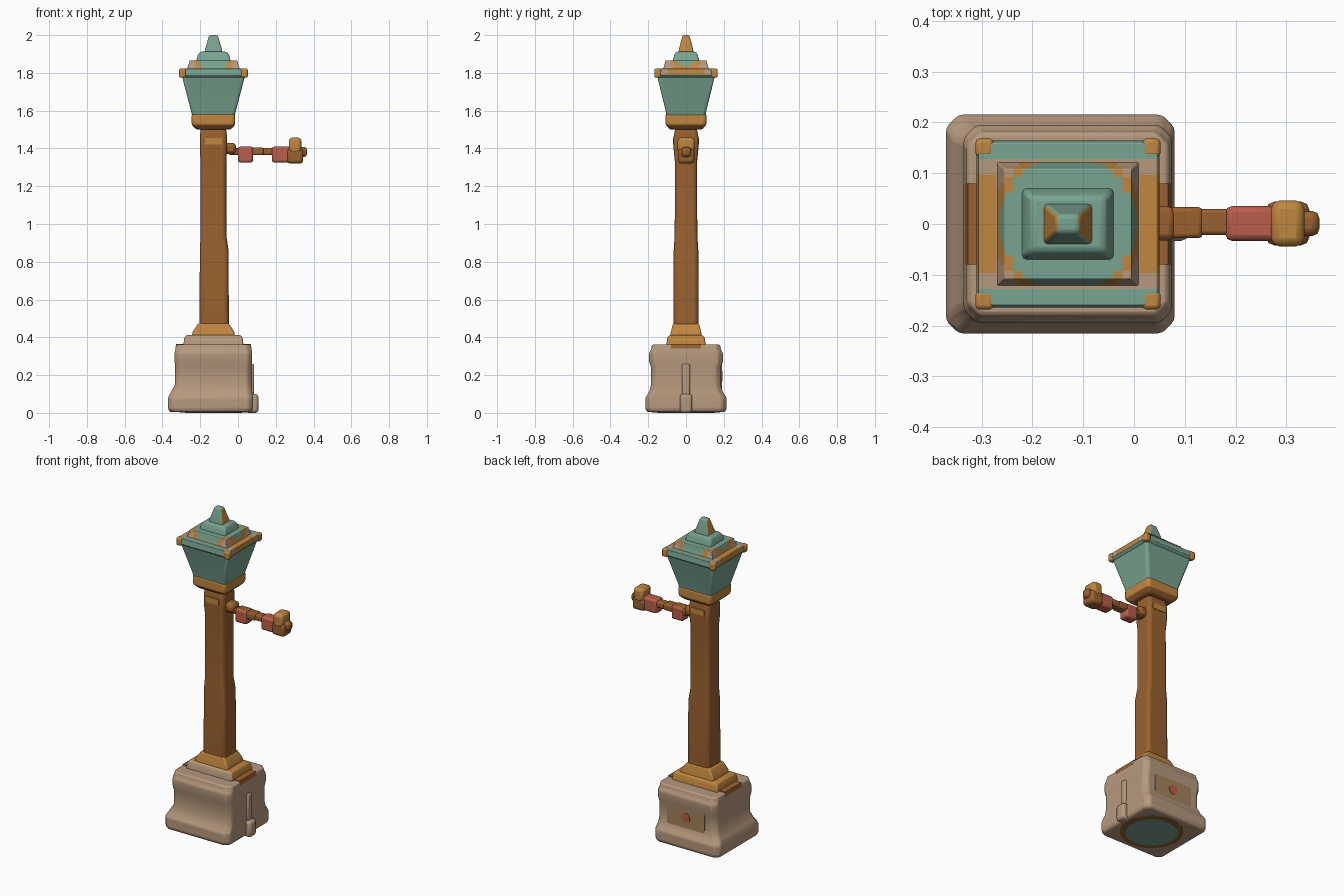
import bpy, bmesh
from mathutils import Vector

cube = bpy.data.objects.get("Cube")
if cube:
    bpy.data.objects.remove(cube)

CX = -0.13  # axis of the lamp post


def material(name, r, g, b):
    m = bpy.data.materials.new(name)
    m.use_nodes = True
    m.diffuse_color = (r, g, b, 1)
    m.node_tree.nodes["Principled BSDF"].inputs["Base Color"].default_value = (r, g, b, 1)
    return m


teal = material("teal", 0.19, 0.37, 0.28)
brown = material("brown", 0.32, 0.12, 0.028)
gold = material("gold", 0.53, 0.24, 0.05)
stone = material("stone", 0.47, 0.32, 0.21)
red = material("red", 0.5, 0.11, 0.07)
tan = material("tan", 0.38, 0.23, 0.11)


def finish(bm, name, mat, bevel):
    bmesh.ops.recalc_face_normals(bm, faces=bm.faces)
    mesh = bpy.data.meshes.new(name)
    bm.to_mesh(mesh)
    bm.free()
    mesh.materials.append(mat)
    obj = bpy.data.objects.new(name, mesh)
    bpy.context.collection.objects.link(obj)
    bpy.ops.object.select_all(action='DESELECT')
    obj.select_set(True)
    bpy.context.view_layer.objects.active = obj
    bpy.ops.object.shade_smooth_by_angle()
    if bevel:
        mod = obj.modifiers.new("soft_edges", 'BEVEL')
        mod.width, mod.segments, mod.limit_method = bevel, 2, 'ANGLE'
    return obj


def loft(name, mat, rings, chamfer=0, bevel=0.008, cuts=0):
    """Stack rectangles (z, half_x, half_y, shift_x) around the post axis."""
    bm = bmesh.new()
    loops = []
    for z, hx, hy, *shift in rings:
        x = CX + (shift[0] if shift else 0)
        loop = []
        for sx, sy in ((-1, -1), (1, -1), (1, 1), (-1, 1)):
            if chamfer:
                a, b = (hx - chamfer, hy), (hx, hy - chamfer)
                pair = (a, b) if sx * sy < 0 else (b, a)
                loop += [bm.verts.new((x + sx * u, sy * v, z)) for u, v in pair]
            else:
                loop.append(bm.verts.new((x + sx * hx, sy * hy, z)))
        loops.append(loop)
    n = len(loops[0])
    for lo, hi in zip(loops, loops[1:]):
        for i in range(n):
            j = (i + 1) % n
            bm.faces.new((lo[i], lo[j], hi[j], hi[i]))
    bm.faces.new(loops[0][::-1])
    bm.faces.new(loops[-1])
    if cuts:
        bmesh.ops.subdivide_edges(bm, edges=bm.edges[:], cuts=cuts, use_grid_fill=True)
    return finish(bm, name, mat, bevel)


def box(name, mat, x, y, z, bevel=0.008):
    bm = bmesh.new()
    bmesh.ops.create_cube(bm, size=1)
    lo, hi = (Vector(v) for v in zip(x, y, z))
    for v in bm.verts:
        v.co = (lo + hi) / 2 + v.co * (hi - lo)
    return finish(bm, name, mat, bevel)


def disc(name, mat, radius, center, depth, axis='Z'):
    bm = bmesh.new()
    bmesh.ops.create_cone(bm, cap_ends=True, segments=24, radius1=radius, radius2=radius, depth=depth)
    for v in bm.verts:
        if axis == 'Y':
            v.co = Vector((v.co.x, -v.co.z, v.co.y))
        v.co += Vector(center)
    return finish(bm, name, mat, 0)


def paint(obj, mat, rule):
    obj.data.materials.append(mat)
    slot = len(obj.data.materials) - 1
    for p in obj.data.polygons:
        if rule(p.center, p.normal):
            p.material_index = slot


def radius(c):
    return ((c.x - CX) ** 2 + c.y ** 2) ** 0.5


# Stone base with a flared foot and waisted sides
loft("base", stone, [
    (0.004, 0.215, 0.205, -0.015), (0.02, 0.225, 0.215, -0.015), (0.08, 0.225, 0.215, -0.015),
    (0.11, 0.215, 0.195, -0.01), (0.15, 0.203, 0.185), (0.24, 0.203, 0.185), (0.27, 0.205, 0.195),
    (0.32, 0.205, 0.195), (0.335, 0.202, 0.185), (0.362, 0.198, 0.18)], chamfer=0.025)
disc("base_underside_ring", brown, 0.18, (CX, 0, 0.004), 0.004)
disc("base_underside_disc", teal, 0.15, (CX, 0, 0.003), 0.006)

# Rib on the side of the base
box("base_rib", stone, (0.04, 0.108), (-0.033, 0.033), (0, 0.1), 0.015)
box("base_rib_top", stone, (0.04, 0.085), (-0.02, 0.02), (0.08, 0.26), 0.008)

# Painted panel on the back of the base
box("back_panel", tan, (CX - 0.13, CX + 0.13), (0.184, 0.19), (0.13, 0.26), 0)
disc("back_panel_dot", red, 0.03, (CX, 0.19, 0.195), 0.006, 'Y')

# Stepped collar between base and post
loft("shoulder_plate", brown, [(0.34, 0.202, 0.08), (0.366, 0.197, 0.08)], bevel=0)
step = loft("collar_lower", gold, [(0.35, 0.16, 0.105), (0.395, 0.155, 0.1), (0.412, 0.145, 0.09)])
paint(step, stone, lambda c, n: n.y < -0.8)
loft("collar_upper", gold, [(0.4, 0.115, 0.085), (0.43, 0.11, 0.08), (0.475, 0.08, 0.068)])

# Post, slightly thicker low down
loft("post", brown, [
    (0.4, 0.078, 0.066, 0.004), (0.86, 0.076, 0.065, 0.004), (0.94, 0.068, 0.06),
    (1.32, 0.068, 0.058), (1.4, 0.072, 0.066), (1.46, 0.072, 0.066), (1.51, 0.066, 0.056)], chamfer=0.014)
for side in (-1, 1):
    box("post_badge", gold, (CX - 0.045, CX + 0.045), sorted((side * 0.062, side * 0.07)), (1.42, 1.455), 0)

# Lantern foot and tapered body
foot = loft("lantern_foot", gold, [(1.5, 0.09, 0.085), (1.525, 0.115, 0.108), (1.582, 0.115, 0.108)], chamfer=0.012)
paint(foot, brown, lambda c, n: n.z < -0.3)
loft("lantern_body", teal, [(1.57, 0.112, 0.103), (1.6, 0.119, 0.108), (1.78, 0.166, 0.152)], chamfer=0.01)

# Roof brim with gold corners and coloured edges
brim = loft("roof_brim", stone, [(1.775, 0.165, 0.15), (1.79, 0.18, 0.165), (1.822, 0.176, 0.16)], cuts=9)
paint(brim, teal, lambda c, n: abs(c.y) > 0.14 or n.z < -0.3)
paint(brim, gold, lambda c, n: abs(c.x - CX) > 0.15 and n.z > -0.3 and abs(c.y) < 0.1)
for sx in (-1, 1):
    for sy in (-1, 1):
        x, y = CX + sx * 0.164, sy * 0.15
        box("brim_corner", gold, (x - 0.018, x + 0.018), (y - 0.018, y + 0.018), (1.775, 1.823))

# Roof tiers, painted as rings around the axis
tier = loft("roof_lower_tier", stone, [(1.81, 0.142, 0.125), (1.84, 0.133, 0.115), (1.866, 0.125, 0.108)], cuts=13)
paint(tier, gold, lambda c, n: 0.135 < radius(c) < 0.15)
paint(tier, teal, lambda c, n: radius(c) <= 0.135)
loft("roof_upper_tier", teal, [(1.86, 0.092, 0.072), (1.895, 0.083, 0.062), (1.912, 0.07, 0.052)])

# Finial
finial = loft("finial", teal, [(1.9, 0.05, 0.042), (1.93, 0.043, 0.036), (1.985, 0.027, 0.022), (2.0, 0.023, 0.018)])
paint(finial, gold, lambda c, n: abs(n.x) > 0.7)

# Side arm with clamps and end knob
box("arm_bracket", brown, (-0.08, -0.01), (-0.038, 0.038), (1.37, 1.43), 0.02)
box("arm_rod", brown, (-0.05, 0.3), (-0.022, 0.03), (1.366, 1.402))
clamp = box("inner_clamp", red, (0, 0.08), (-0.032, 0.034), (1.325, 1.41), 0.012)
paint(clamp, brown, lambda c, n: n.z > 0.8)
box("rod_sleeve", brown, (0.07, 0.135), (-0.028, 0.033), (1.364, 1.405))
box("outer_clamp", red, (0.18, 0.28), (-0.033, 0.035), (1.325, 1.41), 0.012)
box("knob_lower", brown, (0.26, 0.345), (-0.042, 0.044), (1.32, 1.4), 0.016)
box("knob_upper", gold, (0.27, 0.335), (-0.044, 0.046), (1.375, 1.457), 0.016)
box("knob_tip", brown, (0.32, 0.365), (-0.024, 0.026), (1.355, 1.408), 0.015)
